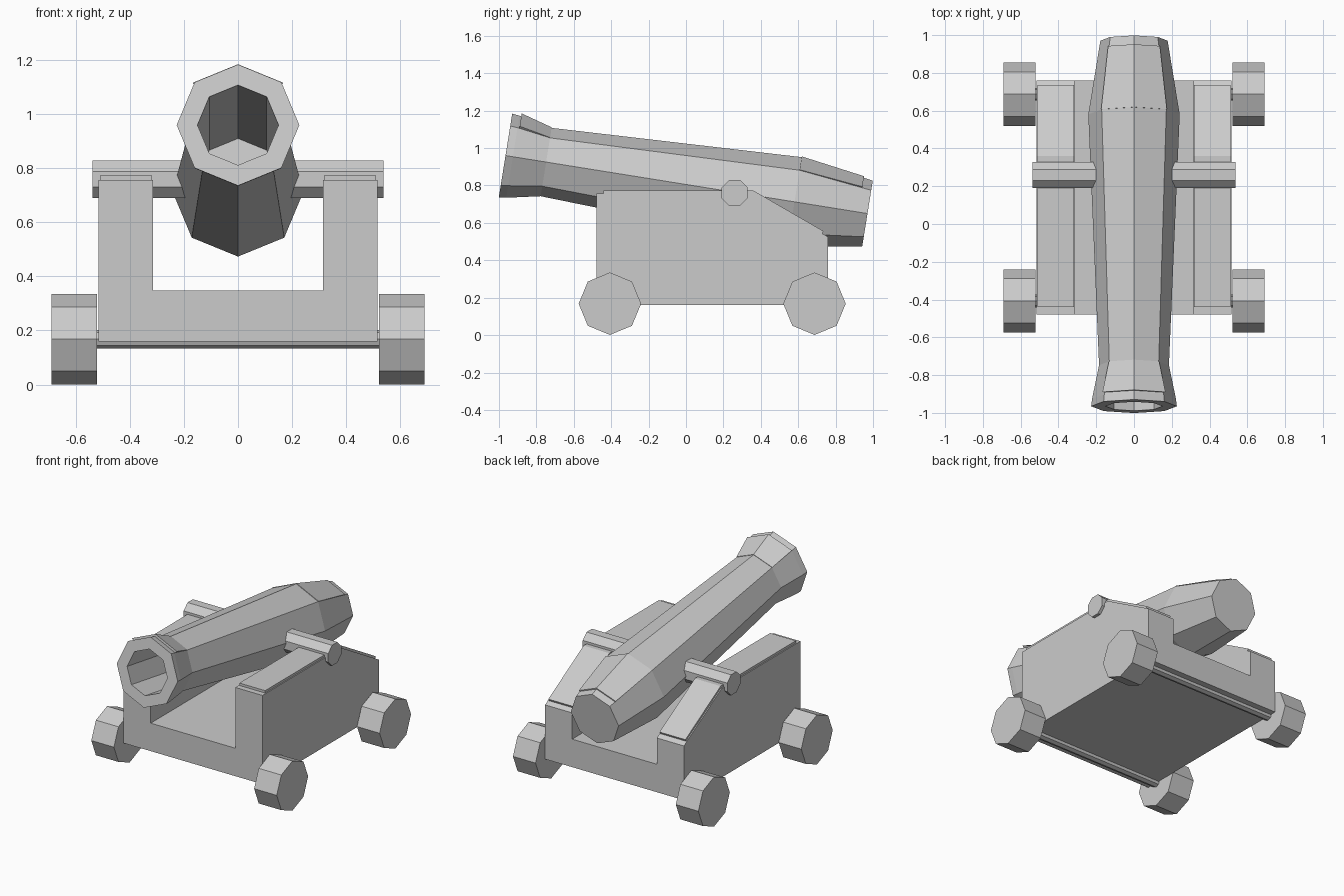
import bpy, bmesh, math
from mathutils import Vector

if "Cube" in bpy.data.objects:
    bpy.data.objects.remove(bpy.data.objects["Cube"])

TILT = math.radians(9.1)
AXIS = Vector((0, math.cos(TILT), -math.sin(TILT)))   # muzzle to breech
UP = Vector((0, math.sin(TILT), math.cos(TILT)))
MUZZLE = Vector((0, -0.965, 0.96))


def finish(name, bm):
    bmesh.ops.recalc_face_normals(bm, faces=bm.faces)
    me = bpy.data.meshes.new(name)
    bm.to_mesh(me)
    bm.free()
    ob = bpy.data.objects.new(name, me)
    bpy.context.collection.objects.link(ob)
    return ob


def prism(name, pts, lo, hi, axis='X'):
    """Extrude a profile: (y, z) along x, or (x, z) along y."""
    bm = bmesh.new()
    rows = []
    for w in (lo, hi):
        rows.append([bm.verts.new((w, a, b) if axis == 'X' else (a, w, b)) for a, b in pts])
    n = len(pts)
    bm.faces.new(rows[0])
    bm.faces.new(rows[1])
    for i in range(n):
        j = (i + 1) % n
        bm.faces.new((rows[0][i], rows[0][j], rows[1][j], rows[1][i]))
    return finish(name, bm)


def octagon(y, z, r, turn=0.0):
    return [(y + r * math.cos(turn + k * math.pi / 4),
             z + r * math.sin(turn + k * math.pi / 4)) for k in range(8)]


def barrel_ring(bm, s, r, steps):
    return [bm.verts.new(MUZZLE + AXIS * s + r * (Vector((math.sin(k * math.pi / 4), 0, 0))
            + UP * math.cos(k * math.pi / 4))) for k in steps]


# Barrel: eight-sided lathe from bore bottom, out over the muzzle, to the breech
bm = bmesh.new()
profile = [(1.25, 0.15), (0, 0.15), (0, 0.227), (0.04, 0.222), (0.22, 0.185),
           (1.565, 0.242), (1.96, 0.178)]
rings = [barrel_ring(bm, s, r, range(8)) for s, r in profile]
for a, b in zip(rings, rings[1:]):
    for i in range(8):
        j = (i + 1) % 8
        bm.faces.new((a[i], a[j], b[j], b[i]))
bm.faces.new(rings[0])
bm.faces.new(rings[-1])
finish("barrel", bm)


# Raised plates on the two upper faces of the flare and the breech
def top_plate(name, s0, r0, s1, r1, drop=0.03):
    bm = bmesh.new()
    o = [barrel_ring(bm, s, r, (-1, 0, 1)) for s, r in
         ((s0, r0), (s1, r1), (s1, r1 - drop), (s0, r0 - drop))]
    for k in range(4):
        a, b = o[k], o[(k + 1) % 4]
        for i in range(2):
            bm.faces.new((a[i], a[i + 1], b[i + 1], b[i]))
    for e in (0, 2):
        bm.faces.new([row[e] for row in o])
    finish(name, bm)


top_plate("muzzle_plate", 0.05, 0.236, 0.22, 0.188)
top_plate("breech_plate", 1.565, 0.246, 1.91, 0.194)

# Carriage: U-shaped bed and cheeks with a sloping rear
cheek = [(-0.478, 0.16), (-0.478, 0.757), (0.36, 0.757), (0.76, 0.525), (0.76, 0.16)]
prism("carriage_bed", [(-0.478, 0.16), (0.76, 0.16), (0.76, 0.348), (-0.478, 0.348)], -0.315, 0.315)
cap = [(-0.44, 0.75), (-0.44, 0.773), (0.36, 0.773), (0.735, 0.556), (0.725, 0.535), (0.355, 0.75)]
for side, label in ((-1, "left"), (1, "right")):
    prism(label + "_cheek", cheek, side * 0.315, side * 0.517)
    prism(label + "_cheek_cap", cap, side * 0.318, side * 0.51)
    # Trunnion stub
    prism(label + "_trunnion", octagon(0.26, 0.76, 0.075, math.pi / 8), side * 0.17, side * 0.538)
    # Wheels
    for y, end in ((-0.407, "front"), (0.687, "rear")):
        prism(f"{label}_{end}_wheel", octagon(y, 0.168, 0.167), side * 0.522, side * 0.69)

# Axles
for y, end in ((-0.407, "front"), (0.687, "rear")):
    prism(end + "_axle", octagon(y, 0.168, 0.034), -0.53, 0.53)
